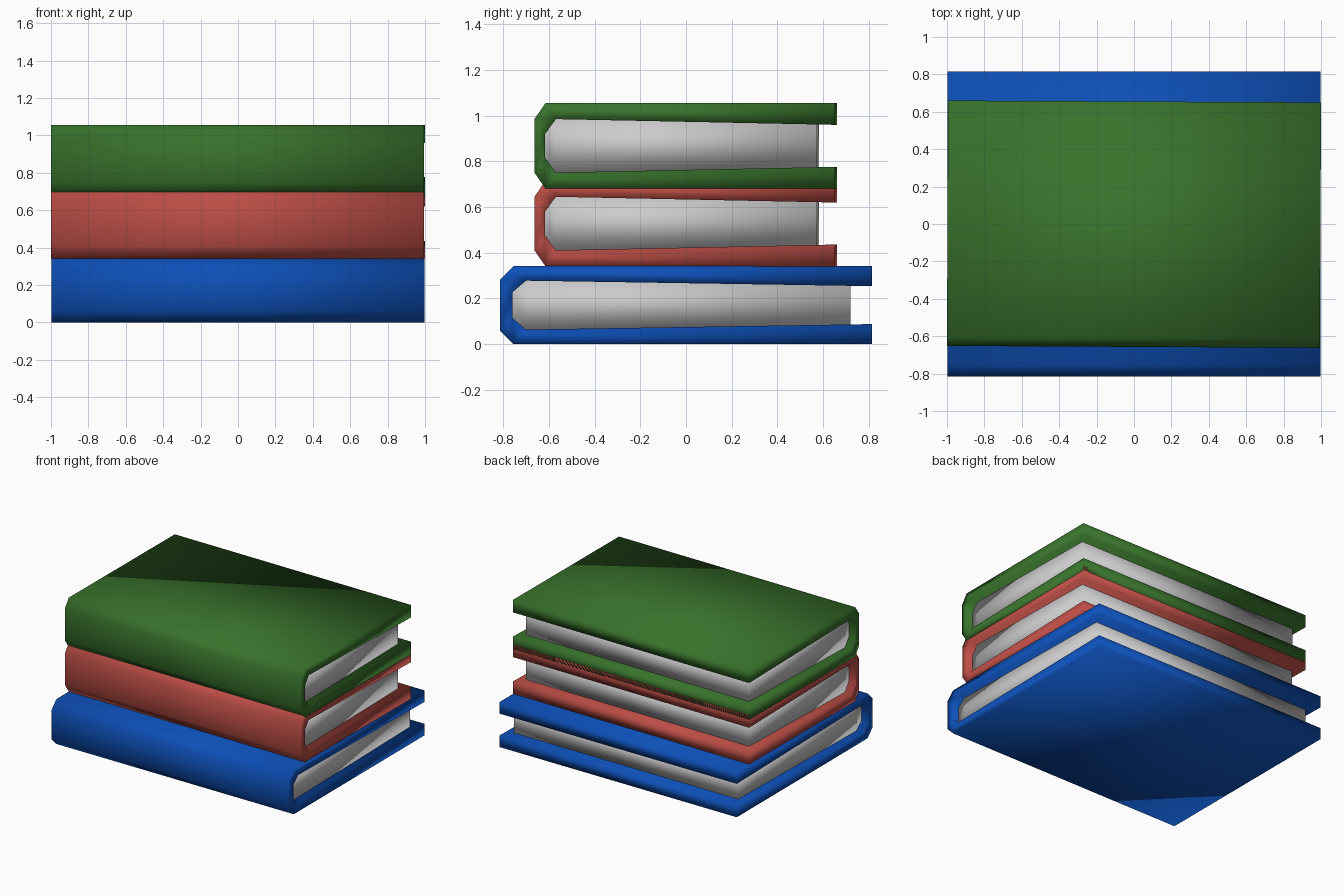
import bpy, bmesh

if "Cube" in bpy.data.objects:
    bpy.data.objects.remove(bpy.data.objects["Cube"])


def make_object(name, bm, color=None, location=(0, 0, 0), turn=0.0):
    bmesh.ops.recalc_face_normals(bm, faces=bm.faces)
    for f in bm.faces:
        f.smooth = True
    mesh = bpy.data.meshes.new(name)
    bm.to_mesh(mesh)
    bm.free()
    obj = bpy.data.objects.new(name, mesh)
    bpy.context.collection.objects.link(obj)
    obj.location = location
    obj.rotation_euler[2] = turn
    if color:
        mat = bpy.data.materials.new(name + "_colour")
        mat.diffuse_color = (*color, 1)
        mat.use_nodes = True
        mat.node_tree.nodes["Principled BSDF"].inputs["Base Color"].default_value = mat.diffuse_color
        mesh.materials.append(mat)
    return obj


def half_to_full(half, height):
    """Mirror a lower half profile (fore edge to spine) about mid height."""
    return half + [(y, height - z) for y, z in reversed(half)]


def ring(bm, profile, x):
    return [bm.verts.new((x, y, z)) for y, z in profile]


def book(name, color, z, height, outer, inner, page_end, half_len, turn):
    outer = half_to_full(outer, height)
    inner = half_to_full(inner, height)
    n = len(outer)

    # Cover: folded sheet, outer and inner profile joined along both ends
    bm = bmesh.new()
    ends = []
    for x in (-half_len, half_len):
        o, i = ring(bm, outer, x), ring(bm, inner, x)
        for k in range(n - 1):
            bm.faces.new((o[k], o[k + 1], i[k + 1], i[k]))
        ends.append(o + i[::-1])
    a, b = ends
    for k in range(len(a)):
        j = (k + 1) % len(a)
        bm.faces.new((a[k], a[j], b[j], b[k]))
    make_object(name + "_cover", bm, color, (0, 0, z), turn)

    # Page block: fills the channel, set back from the cover edges
    t = (inner[0][0] - page_end) / (inner[0][0] - inner[1][0])
    pz = inner[0][1] + (inner[1][1] - inner[0][1]) * t
    pages = [(page_end, pz)] + inner[1:-1] + [(page_end, height - pz)]
    bm = bmesh.new()
    a, b = (ring(bm, pages, s * (half_len - 0.055)) for s in (-1, 1))
    for r in (a, b):
        # each end split into three quads between lower and upper half
        m = len(r)
        for k in range(m // 2 - 1):
            bm.faces.new((r[k], r[k + 1], r[m - 2 - k], r[m - 1 - k]))
    for k in range(len(a)):
        j = (k + 1) % len(a)
        bm.faces.new((a[k], a[j], b[j], b[k]))
    make_object(name + "_pages", bm, None, (0, 0, z), turn)


# Large bottom book
book("bottom_book", (0.004, 0.08, 0.48), 0.0, 0.342,
     [(0.815, 0), (-0.755, 0), (-0.815, 0.06)],
     [(0.815, 0.088), (-0.70, 0.064), (-0.76, 0.115)],
     0.72, 0.998, 0.0)

# Two smaller books stacked on top
small_outer = [(0.655, 0), (-0.61, 0), (-0.657, 0.068)]
small_inner = [(0.655, 0.095), (-0.565, 0.07), (-0.612, 0.135)]
book("middle_book", (0.5, 0.075, 0.06), 0.341, 0.374, small_outer, small_inner,
     0.577, 0.9965, -0.005)
book("top_book", (0.04, 0.17, 0.025), 0.681, 0.374, small_outer, small_inner,
     0.577, 0.997, -0.005)
